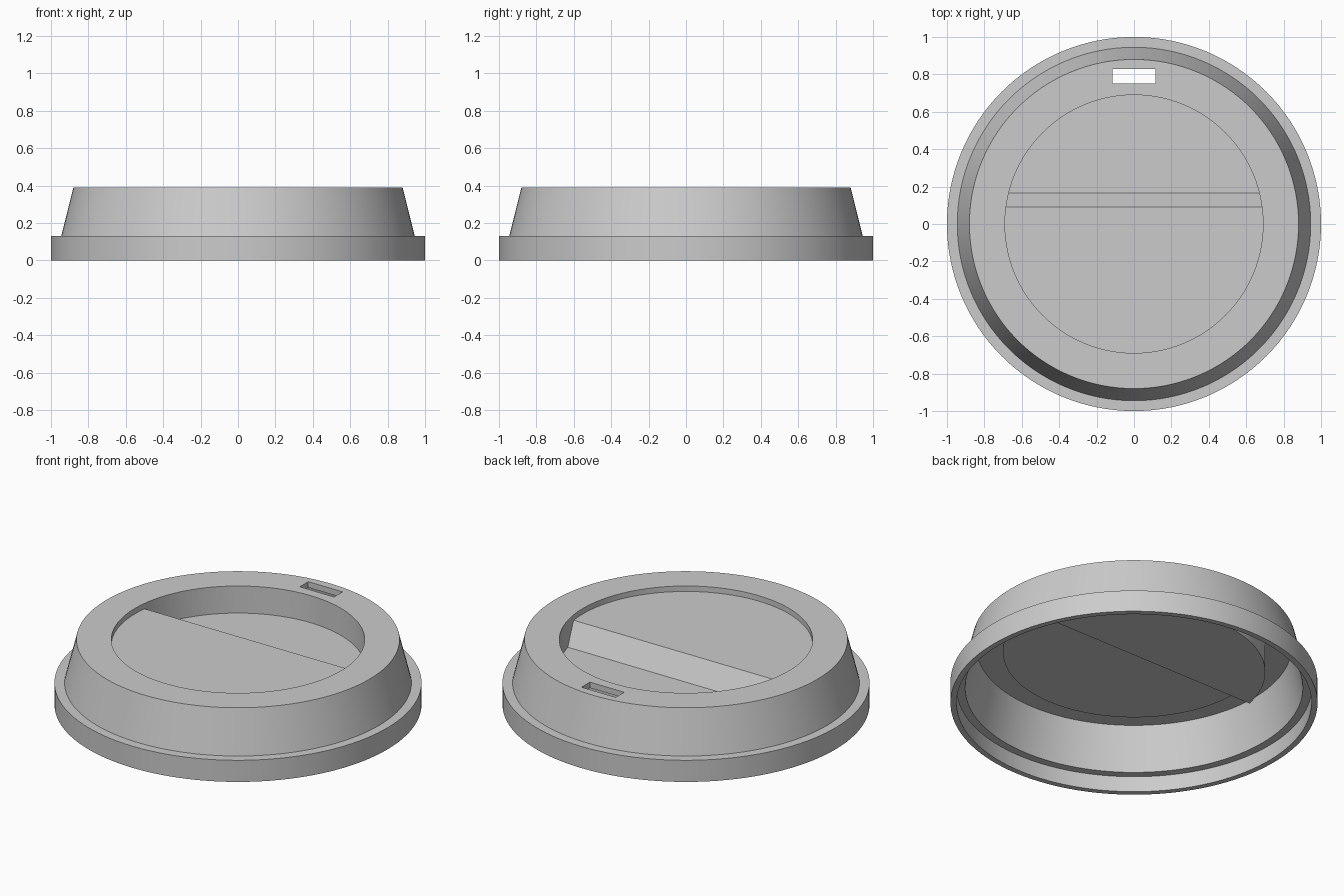
import bpy, bmesh, math
from mathutils import Vector

cube = bpy.data.objects.get("Cube")
if cube:
    bpy.data.objects.remove(cube, do_unlink=True)

SEGMENTS = 128
TOP = 0.39          # height of the lid
WALL = 0.035        # sheet thickness
RECESS = 0.69       # radius of the round recess
SHALLOW, DEEP = 0.357, 0.227   # recess floor heights

grey = bpy.data.materials.new("light_grey_plastic")
grey.use_nodes = True
colour = (0.6, 0.6, 0.6, 1)
grey.diffuse_color = colour
grey.node_tree.nodes["Principled BSDF"].inputs["Base Color"].default_value = colour


def make_object(name, bm):
    bmesh.ops.recalc_face_normals(bm, faces=bm.faces)
    mesh = bpy.data.meshes.new(name)
    bm.to_mesh(mesh)
    bm.free()
    mesh.materials.append(grey)
    obj = bpy.data.objects.new(name, mesh)
    bpy.context.collection.objects.link(obj)
    return obj


def lathe(name, profile):
    """Spin (radius, height) points around the z axis."""
    bm = bmesh.new()
    verts = [bm.verts.new((r, 0, z)) for r, z in profile]
    edges = [bm.edges.new(pair) for pair in zip(verts, verts[1:])]
    bmesh.ops.spin(bm, geom=verts + edges, cent=(0, 0, 0), axis=(0, 0, 1),
                   angle=math.tau, steps=SEGMENTS)
    bmesh.ops.remove_doubles(bm, verts=bm.verts, dist=1e-4)
    return make_object(name, bm)


def prism(name, profile, half_width):
    """Extrude a (y, z) outline along x."""
    bm = bmesh.new()
    face = bm.faces.new([bm.verts.new((-half_width, y, z)) for y, z in profile])
    new = bmesh.ops.extrude_face_region(bm, geom=[face])["geom"]
    moved = [v for v in new if isinstance(v, bmesh.types.BMVert)]
    bmesh.ops.translate(bm, verts=moved, vec=Vector((2 * half_width, 0, 0)))
    return make_object(name, bm)


def combine(target, tool, operation):
    mod = target.modifiers.new(operation.lower(), "BOOLEAN")
    mod.operation, mod.object, mod.solver = operation, tool, "EXACT"
    bpy.context.view_layer.objects.active = target
    bpy.ops.object.modifier_apply(modifier=mod.name)
    bpy.data.objects.remove(tool, do_unlink=True)


def stepped_plug(name, radius, top, drop, shift):
    """Round plug whose underside steps down by a slope towards the back."""
    plug = lathe(name, [(0, 0.05), (radius, 0.05), (radius, top), (0, top)])
    outline = [(-1, top + 0.1), (-1, SHALLOW - drop), (0.09 - shift, SHALLOW - drop),
               (0.165 - shift, DEEP - drop), (1, DEEP - drop), (1, top + 0.1)]
    combine(plug, prism("step_outline", outline, 1), "INTERSECT")
    return plug


# Hollow lid: gripping rim, ledge, tapered wall and flat top
lid = lathe("cup_lid", [
    (0, TOP), (0.88, TOP), (0.945, 0.13), (1, 0.13), (1, 0),
    (0.967, 0), (0.967, 0.094), (0.92, 0.094), (0.86, TOP - WALL), (0, TOP - WALL)])

# Recess walls and floor, hanging below the top, then hollowed out
combine(lid, stepped_plug("recess_shell", RECESS + 0.025, TOP - 0.01, WALL, 0.02), "UNION")
combine(lid, stepped_plug("recess_hollow", RECESS, TOP + 0.1, 0, 0), "DIFFERENCE")

# Drinking slot at the back
slot = [(0.75, 0.3), (0.83, 0.3), (0.83, 0.5), (0.75, 0.5)]
combine(lid, prism("slot_cutter", slot, 0.114), "DIFFERENCE")

bpy.ops.object.select_all(action="DESELECT")
lid.select_set(True)
bpy.context.view_layer.objects.active = lid
bpy.ops.object.shade_smooth_by_angle(angle=math.radians(25))
